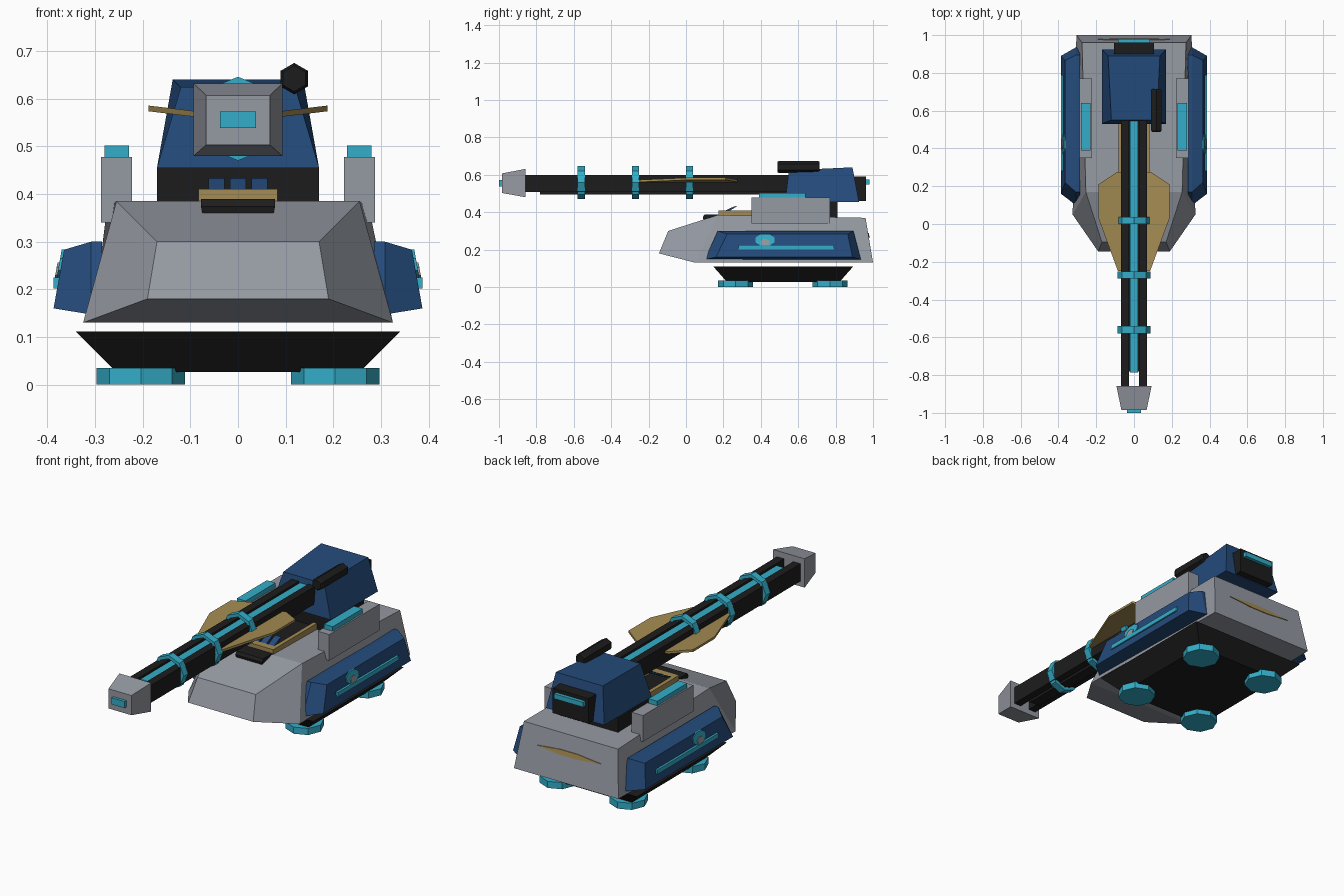
import bpy, bmesh, math

if "Cube" in bpy.data.objects:
    bpy.data.objects.remove(bpy.data.objects["Cube"])


def material(name, rgb):
    m = bpy.data.materials.new(name)
    m.diffuse_color = (*rgb, 1)
    m.use_nodes = True
    m.node_tree.nodes["Principled BSDF"].inputs["Base Color"].default_value = m.diffuse_color
    return m


GREY = material("armour grey", (0.30, 0.32, 0.36))
BLUE = material("deep blue", (0.018, 0.07, 0.20))
BLACK = material("near black", (0.012, 0.012, 0.012))
CYAN = material("glow cyan", (0.034, 0.42, 0.58))
GOLD = material("dull gold", (0.37, 0.26, 0.085))


def loft(name, rings, mat, closed=False):
    """Join equal point rings into a solid; closed links the last ring to the first."""
    bm = bmesh.new()
    vs = [[bm.verts.new(p) for p in r] for r in rings]
    n = len(vs[0])
    pairs = list(zip(vs, vs[1:])) + ([(vs[-1], vs[0])] if closed else [])
    for a, b in pairs:
        for i in range(n):
            j = (i + 1) % n
            bm.faces.new((a[i], a[j], b[j], b[i]))
    if not closed:
        bm.faces.new(vs[0])
        bm.faces.new(vs[-1])
    bmesh.ops.recalc_face_normals(bm, faces=bm.faces)
    me = bpy.data.meshes.new(name)
    bm.to_mesh(me)
    bm.free()
    me.materials.append(mat)
    ob = bpy.data.objects.new(name, me)
    bpy.context.collection.objects.link(ob)
    return ob


def rect(x0, x1, y0, y1, z):
    return [(x0, y0, z), (x1, y0, z), (x1, y1, z), (x0, y1, z)]


def box(name, x0, x1, y0, y1, z0, z1, mat):
    return loft(name, [rect(x0, x1, y0, y1, z0), rect(x0, x1, y0, y1, z1)], mat)


def circle_y(cx, cz, r, y, n, start):
    return [(cx + r * math.cos(start + 2 * math.pi * i / n), y,
             cz + r * math.sin(start + 2 * math.pi * i / n)) for i in range(n)]


def slab(wb, yb, zb, wt, yt, zt):
    """Hull cross-section: bottom edge and top edge."""
    return [(-wb, yb, zb), (wb, yb, zb), (wt, yt, zt), (-wt, yt, zt)]


# Hull, floating above a black hover base
loft("hull", [slab(0.19, -0.145, 0.18, 0.17, -0.095, 0.30),
              slab(0.325, 0.05, 0.13, 0.255, 0.17, 0.385),
              slab(0.305, 1.0, 0.13, 0.275, 0.96, 0.37)], GREY)
loft("hover_base", [rect(-0.255, 0.255, 0.22, 0.82, 0.026),
                    rect(-0.34, 0.34, 0.145, 0.895, 0.111)], BLACK)

# Rear gold stripe, a thin lens following the sloped back
lens = [(-0.19, 0.275), (-0.05, 0.262), (0.05, 0.262), (0.19, 0.275), (0.05, 0.288), (-0.05, 0.288)]
loft("rear_stripe", [[(x, 1.0 - (z - 0.13) / 6 + d, z) for x, z in lens]
                     for d in (-0.004, 0.004)], GOLD)

for s, side in ((-1, "left"), (1, "right")):
    # Hover pads
    for y, end in ((0.265, "front"), (0.77, "rear")):
        rings = [[(s * 0.204 + 0.093 * math.cos(i * math.pi / 4),
                   y + 0.093 * math.sin(i * math.pi / 4), z) for i in range(8)]
                 for z in (0, 0.035)]
        loft(f"hover_pad_{end}_{side}", rings, CYAN)

    # Side skirts with glowing stripe and octagonal badge
    inner = [(0.10, 0.147), (0.935, 0.147), (0.895, 0.30), (0.17, 0.30)]
    outer = [(0.16, 0.16, 0.387), (0.89, 0.16, 0.387), (0.865, 0.283, 0.365), (0.22, 0.283, 0.365)]
    loft(f"side_skirt_{side}", [[(s * 0.285, y, z) for y, z in inner],
                                [(s * 0.308, y, z) for y, z in inner],
                                [(s * x, y, z) for y, z, x in outer]], BLUE)
    box(f"skirt_stripe_{side}", s * 0.36, s * 0.387, 0.28, 0.79, 0.202, 0.225, CYAN)
    for part, cy, cz, ry, rz, d, mat in (("badge", 0.422, 0.252, 0.055, 0.034, 0.005, CYAN),
                                         ("badge_centre", 0.422, 0.238, 0.026, 0.020, 0.009, GREY)):
        pts = [(cy + ry * math.cos(math.pi / 8 + i * math.pi / 4),
                cz + rz * math.sin(math.pi / 8 + i * math.pi / 4)) for i in range(8)]
        loft(f"skirt_{part}_{side}", [[(s * (0.387 - (z - 0.16) * 0.179 + o), y, z) for y, z in pts]
                                      for o in (-0.004, d)], mat)

    # Shoulder boxes with light bars
    box(f"shoulder_box_{side}", s * 0.222, s * 0.288, 0.35, 0.77, 0.34, 0.478, GREY)
    box(f"shoulder_light_{side}", s * 0.229, s * 0.28, 0.39, 0.64, 0.478, 0.502, CYAN)

    # Barrel rails and the gold wings beside them
    box(f"barrel_rail_{side}", s * 0.027, s * 0.069, -0.87, 0.60, 0.508, 0.60, BLACK)
    wing = [(0.065, 0.275), (0.09, 0.275), (0.188, 0.21), (0.188, 0.03), (0.085, -0.25), (0.065, -0.25)]
    loft(f"barrel_wing_{side}", [[(s * x, y, 0.551 + 0.12 * x + d) for x, y in wing]
                                 for d in (0, 0.012)], GOLD)
    # Gold edge strips running back to the turret
    box(f"deck_frame_{side}", s * 0.062, s * 0.083, 0.18, 0.54, 0.37, 0.41, GOLD)

# Deck vent in front of the turret
box("deck_frame_front", -0.083, 0.083, 0.175, 0.215, 0.37, 0.41, GOLD)
box("deck_vent_floor", -0.07, 0.07, 0.21, 0.54, 0.37, 0.392, BLACK)
loft("deck_vent_lip", [rect(-0.068, 0.068, 0.10, 0.18, 0.33),
                       rect(-0.078, 0.078, 0.09, 0.18, 0.374),
                       rect(-0.078, 0.078, 0.10, 0.18, 0.389)], BLACK)
for i, x in enumerate((-0.045, 0.0, 0.045)):
    prof = [(0.18, 0.395), (0.215, 0.395), (0.275, 0.434), (0.255, 0.43)]
    loft(f"deck_fin_{i + 1}", [[(x + w, y, z) for y, z in prof] for w in (-0.017, 0.017)], BLUE)

# Barrel core, glow strip, clamp rings and muzzle
box("barrel_core", -0.03, 0.03, -0.78, 0.60, 0.495, 0.582, BLACK)
box("barrel_glow", -0.021, 0.021, -0.785, 0.56, 0.57, 0.594, CYAN)
for i, y in enumerate((0.018, -0.27, -0.56)):
    a, b = y - 0.019, y + 0.019
    rings = [circle_y(0, 0.558, r, yy, 8, 0) for r, yy in
             ((0.088, a), (0.088, b), (0.07, b), (0.07, a))]
    loft(f"barrel_ring_{i + 1}", rings, CYAN, closed=True)
loft("muzzle", [slab(0.067, -0.985, 0.503, 0.067, -0.985, 0.607),
                slab(0.093, -0.857, 0.48, 0.093, -0.857, 0.632)], GREY)
box("muzzle_light", -0.038, 0.038, -1.0, -0.97, 0.538, 0.573, CYAN)

# Turret on its collar, with a rear engine block
box("turret_collar", -0.17, 0.17, 0.54, 0.81, 0.35, 0.456, BLACK)
loft("turret", [slab(0.17, 0.53, 0.455, 0.12, 0.55, 0.624),
                slab(0.17, 0.925, 0.455, 0.137, 0.89, 0.64)], BLUE)
box("turret_engine", -0.105, 0.105, 0.86, 0.962, 0.46, 0.592, BLACK)
box("engine_light", -0.085, 0.085, 0.95, 0.98, 0.548, 0.574, CYAN)

# Small roof gun, hexagonal
loft("roof_gun", [circle_y(0.118, 0.642, r, y, 6, math.pi / 2) for r, y in
                  ((0.027, 0.488), (0.033, 0.497), (0.033, 0.705), (0.027, 0.714))], BLACK)
